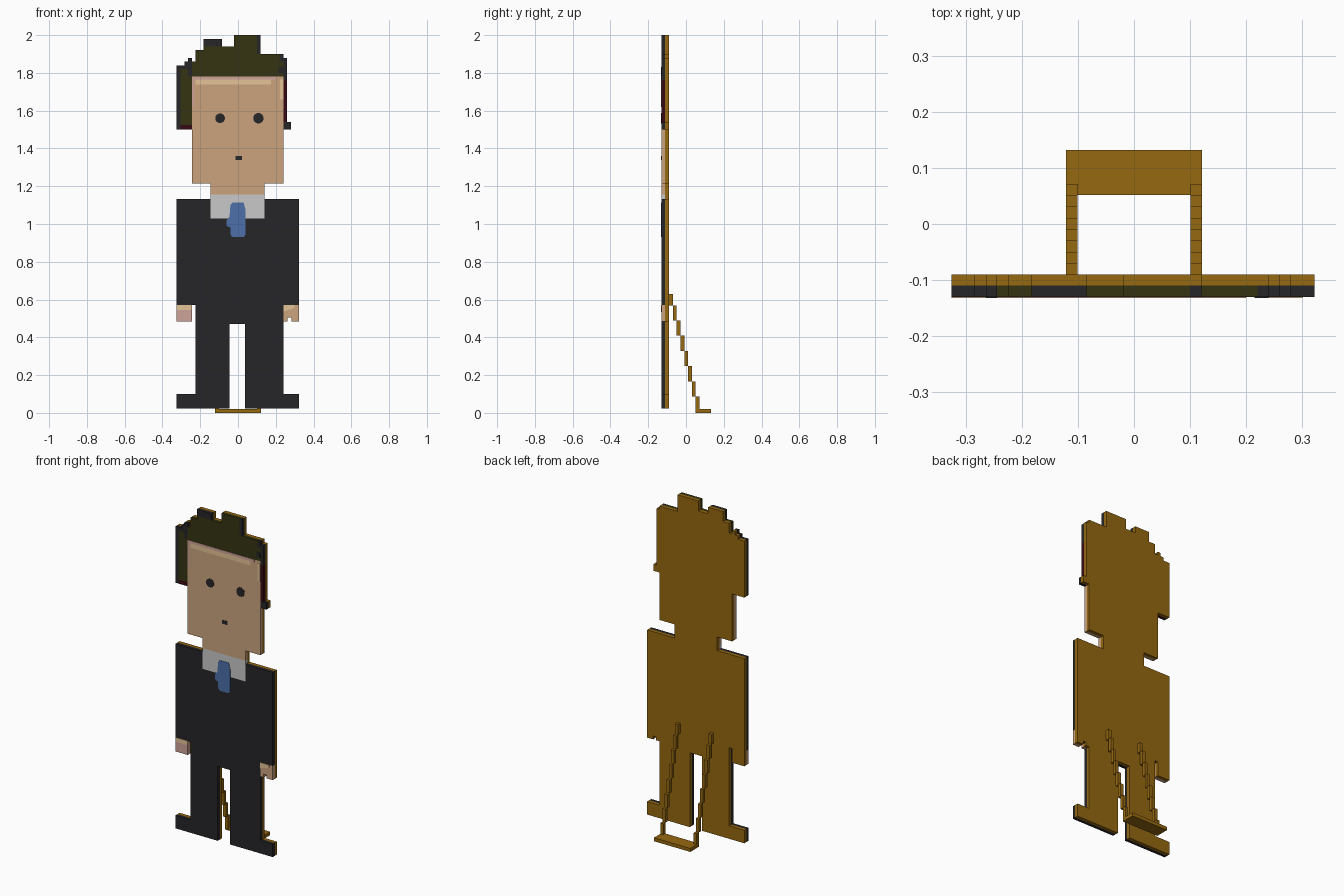
import bpy
import bmesh
import math

cube = bpy.data.objects.get("Cube")
if cube:
    bpy.data.objects.remove(cube)


def material(name, r, g, b):
    col = [(c / 255 / 12.92 if c < 11 else ((c / 255 + 0.055) / 1.055) ** 2.4) for c in (r, g, b)] + [1]
    m = bpy.data.materials.new(name)
    m.use_nodes = True
    m.diffuse_color = col
    bsdf = m.node_tree.nodes["Principled BSDF"]
    bsdf.inputs["Base Color"].default_value = col
    bsdf.inputs["Roughness"].default_value = 0.9
    return m


CHARCOAL = material("charcoal", 38, 38, 40)
SKIN = material("skin", 204, 164, 126)
PINK = material("pink skin", 206, 162, 152)
CREAM = material("cream skin", 228, 196, 150)
HAIR = material("olive hair", 54, 52, 17)
RED = material("dark red", 56, 10, 20)
WHITE = material("collar white", 200, 200, 200)
BLUE = material("tie blue", 76, 112, 168)
WOOD = material("brown backing", 150, 104, 16)

FRONT, MID, BACK = -0.13, -0.11, -0.09


def slab(name, outlines, mat, y0=FRONT, y1=MID):
    """Extrude one or more x/z outlines between two depths."""
    bm = bmesh.new()
    for pts in outlines:
        a = [bm.verts.new((x, y0, z)) for x, z in pts]
        b = [bm.verts.new((x, y1, z)) for x, z in pts]
        bm.faces.new(a)
        bm.faces.new(b[::-1])
        n = len(pts)
        for i in range(n):
            j = (i + 1) % n
            bm.faces.new((a[j], a[i], b[i], b[j]))
    bmesh.ops.recalc_face_normals(bm, faces=bm.faces)
    me = bpy.data.meshes.new(name)
    bm.to_mesh(me)
    bm.free()
    me.materials.append(mat)
    ob = bpy.data.objects.new(name, me)
    bpy.context.collection.objects.link(ob)
    return ob


def rect(x0, x1, z0, z1):
    return [(x0, z0), (x1, z0), (x1, z1), (x0, z1)]


def plate(name, outlines, mat):
    """Thin painted detail on the front."""
    return slab(name, outlines, mat, FRONT - 0.002, FRONT + 0.002)


# Shared outline pieces
legs = [(-.325, .022), (-.044, .022), (-.044, .47), (.038, .47), (.038, .022),
        (.322, .022), (.322, .10), (.24, .10)]
left_leg_side = [(-.224, .10), (-.325, .10)]
hand_edge = [(.24, .485), (.262, .485), (.262, .505), (.282, .505), (.282, .485), (.322, .485)]
hair_top = [(.28, 1.50), (.28, 1.54), (.26, 1.54), (.26, 1.88), (.24, 1.88), (.24, 1.90),
            (.12, 1.90), (.12, 2.0), (-.02, 2.0), (-.02, 1.94), (-.085, 1.94), (-.085, 1.98),
            (-.183, 1.98), (-.183, 1.92), (-.224, 1.92), (-.224, 1.86), (-.244, 1.86),
            (-.244, 1.88), (-.264, 1.88), (-.264, 1.86), (-.284, 1.86), (-.284, 1.84),
            (-.325, 1.84), (-.325, 1.50)]

# Backing board with the full silhouette
slab("backing_board", [
    legs + hand_edge
    + [(.322, 1.133), (.14, 1.133), (.14, 1.215), (.24, 1.215), (.24, 1.50)]
    + hair_top
    + [(-.244, 1.50), (-.244, 1.215), (-.145, 1.215), (-.145, 1.133), (-.325, 1.133),
       (-.325, .485), (-.244, .485), (-.244, .57), (-.224, .57)] + left_leg_side], WOOD, MID, BACK)

# Suit with a notch for the collar
slab("suit", [
    legs + [(.24, .57), (.322, .57), (.322, 1.133), (.14, 1.133), (.14, 1.03), (-.145, 1.03),
            (-.145, 1.133), (-.325, 1.133), (-.325, .57), (-.224, .57)] + left_leg_side], CHARCOAL)
slab("collar", [rect(-.145, .14, 1.03, 1.155)], WHITE)
plate("tie", [[(-.04, 1.10), (-.03, 1.113), (.03, 1.113), (.04, 1.075), (.04, .945), (.03, .93),
               (-.03, .93), (-.04, .945), (-.04, .98), (-.06, .99), (-.06, 1.02), (-.045, 1.04)]], BLUE)

# Hands
slab("right_hand", [rect(-.325, -.244, .485, .57)], PINK)
slab("left_hand", [hand_edge + [(.322, .57), (.24, .57)]], SKIN)
plate("cuff_highlights", [rect(-.325, -.244, .545, .57),
                          [(.24, .57), (.24, .535), (.30, .555), (.30, .57)]], CREAM)

# Neck, head and forehead bands
slab("neck", [rect(-.145, .14, 1.155, 1.215)], SKIN)
slab("head", [rect(-.244, .24, 1.215, 1.78)], SKIN)
plate("forehead_pink", [rect(-.244, .20, 1.765, 1.78), rect(-.244, -.232, 1.62, 1.765)], PINK)
plate("forehead_cream", [rect(-.225, .175, 1.738, 1.765), rect(.222, .24, 1.66, 1.765)], CREAM)

# Hair: main mass around the face, with charcoal and red blocks beside it
slab("hair", [
    [(-.244, 1.78), (.24, 1.78), (.24, 1.86), (.22, 1.86), (.22, 1.90), (.10, 1.90), (.10, 2.0),
     (-.02, 2.0), (-.02, 1.94), (-.183, 1.94), (-.183, 1.92), (-.224, 1.92), (-.224, 1.86),
     (-.244, 1.86)],
    rect(-.304, -.244, 1.525, 1.82)], HAIR)
slab("hair_dark_blocks", [
    rect(-.183, -.085, 1.94, 1.98), rect(.10, .12, 1.90, 2.0), rect(.22, .24, 1.86, 1.90),
    rect(.24, .26, 1.76, 1.88), rect(.24, .28, 1.50, 1.54), rect(-.325, -.304, 1.50, 1.84),
    [(-.304, 1.82), (-.244, 1.82), (-.244, 1.88), (-.264, 1.88), (-.264, 1.86), (-.284, 1.86),
     (-.284, 1.84), (-.304, 1.84)]], CHARCOAL)
slab("hair_red_blocks", [rect(.24, .26, 1.54, 1.76), rect(-.304, -.244, 1.50, 1.525)], RED)
plate("hair_dark_patches", [rect(.215, .24, 1.80, 1.83), rect(-.264, -.244, 1.78, 1.82)], CHARCOAL)


# Face details
def disc(cx, cz, r, n=12):
    return [(cx + r * math.cos((i + .5) * math.tau / n), cz + r * math.sin((i + .5) * math.tau / n))
            for i in range(n)]


plate("right_eye", [disc(-.095, 1.56, .026)], CHARCOAL)
plate("left_eye", [disc(.108, 1.56, .028)], CHARCOAL)
plate("mouth", [rect(-.013, .022, 1.338, 1.36)], CHARCOAL)

# Stepped stand struts and foot bar behind the board
for side, x0 in (("right", -.121), ("left", .101)):
    for i in range(8):
        y = BACK + i * .0202
        top = .63 if i == 0 else .65 - i * .0805
        bottom = 0.0 if i == 7 else .5695 - i * .0805
        slab(f"{side}_strut_step_{i + 1}", [rect(x0, x0 + .02, bottom, top)], WOOD, y, y + .0202)
slab("stand_foot_bar", [rect(-.121, .121, 0, .021)], WOOD, .052, .132)
